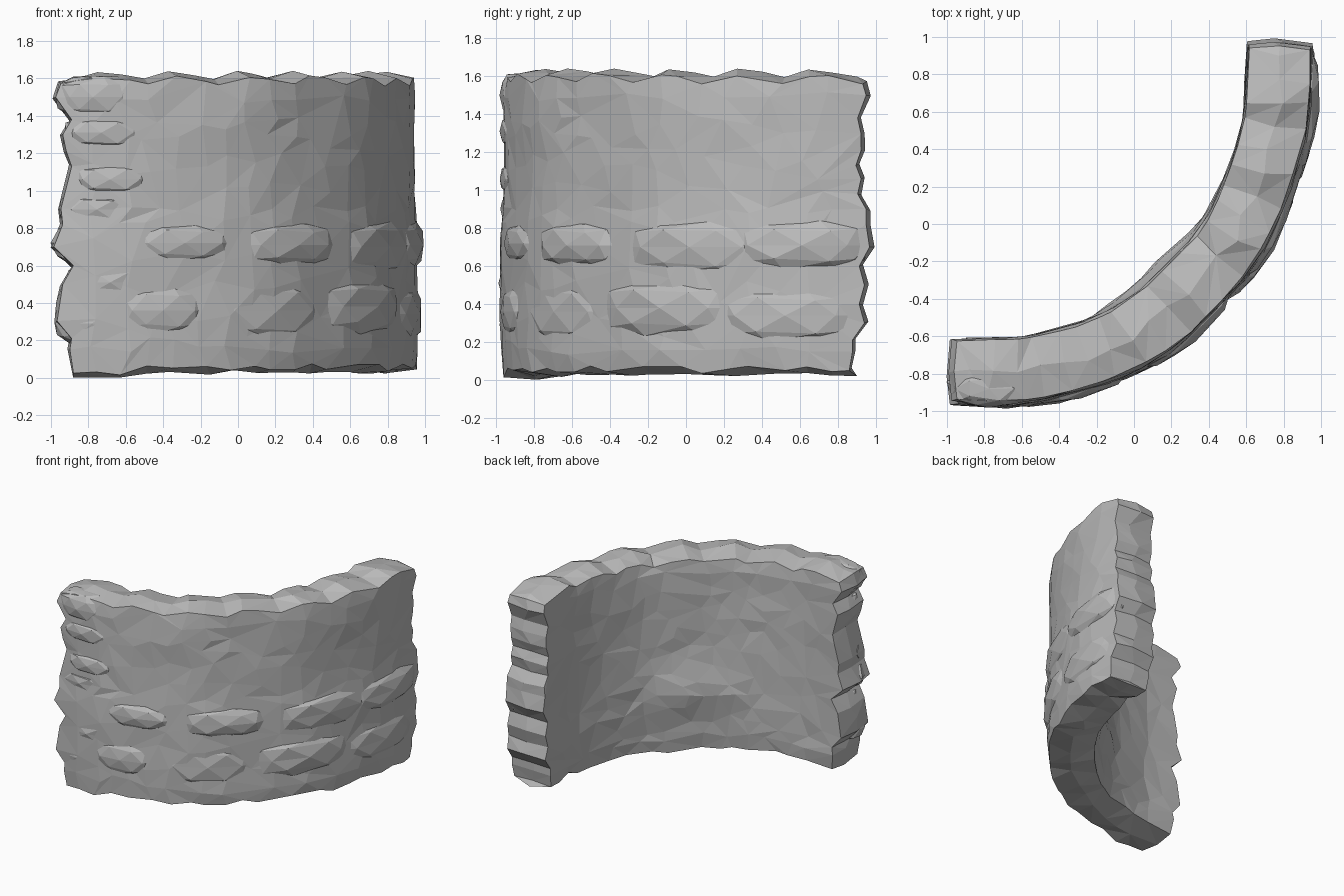
import bpy, bmesh, random
from math import copysign, exp
from mathutils import Vector, noise

if "Cube" in bpy.data.objects:
    bpy.data.objects.remove(bpy.data.objects["Cube"])

random.seed(7)
stone_mat = bpy.data.materials.new("grey stone")
stone_mat.diffuse_color = (0.5, 0.5, 0.5, 1)
stone_mat.use_nodes = True
stone_mat.node_tree.nodes["Principled BSDF"].inputs["Base Color"].default_value = stone_mat.diffuse_color

# Centre line of the curved wall, in plan
PATH = [Vector(p) for p in [(-0.88, -0.79), (-0.6, -0.785), (-0.2, -0.69), (0.1, -0.53),
        (0.33, -0.32), (0.53, -0.08), (0.68, 0.25), (0.765, 0.55), (0.78, 0.90)]]


def sample_path():
    """Smooth the centre line and measure its length."""
    pts = [2 * PATH[0] - PATH[1]] + PATH + [2 * PATH[-1] - PATH[-2]]
    out = []
    for a, b, c, d in zip(pts, pts[1:], pts[2:], pts[3:]):
        for i in range(8):
            t = i / 8
            out.append(0.5 * (2 * b + (c - a) * t + (2 * a - 5 * b + 4 * c - d) * t * t
                              + (3 * b - a - 3 * c + d) * t ** 3))
    out.append(PATH[-1].copy())
    dist = [0.0]
    for a, b in zip(out, out[1:]):
        dist.append(dist[-1] + (b - a).length)
    return out, dist


CURVE, DIST = sample_path()
LENGTH = DIST[-1]


def place(s, d, z):
    """Wall coordinates: s along, d outward from the centre line, z up."""
    i = 0
    while i < len(DIST) - 2 and DIST[i + 1] < s:
        i += 1
    def tangent(k):
        return (CURVE[min(k + 1, len(CURVE) - 1)] - CURVE[max(k - 1, 0)]).normalized()
    f = (s - DIST[i]) / (DIST[i + 1] - DIST[i])
    g = min(max(f, 0), 1)
    t = tangent(i).lerp(tangent(i + 1), g).normalized()
    p = CURVE[i].lerp(CURVE[i + 1], g) + t * (f - g) * (DIST[i + 1] - DIST[i])
    return Vector((p.x + t.y * d, p.y - t.x * d, z))


def jit(a):
    return random.uniform(-a, a)


def finish(bm, name):
    bmesh.ops.recalc_face_normals(bm, faces=bm.faces)
    me = bpy.data.meshes.new(name)
    bm.to_mesh(me)
    bm.free()
    me.materials.append(stone_mat)
    ob = bpy.data.objects.new(name, me)
    bpy.context.collection.objects.link(ob)
    return ob


# Course heights, and how far the stones stick out at the two ends
ROWS = [0.06, 0.15, 0.21, 0.30, 0.40, 0.50, 0.60, 0.70, 0.82, 0.90, 0.98,
        1.06, 1.13, 1.21, 1.30, 1.38, 1.50, 1.58]
START = [0.0, 0.02, 0.01, 0.09, 0.08, 0.06, 0.0, 0.11, 0.06, 0.07, 0.05,
         0.03, 0.01, 0.04, 0.06, 0.01, 0.10, 0.07]
END = [-0.04, -0.02, -0.02, 0.05, 0.02, 0.05, 0.02, 0.08, 0.06, 0.06, 0.01,
       0.03, 0.0, 0.03, 0.03, 0.01, 0.06, 0.04]


def half_width(s, z, side):
    """Distance of the wall face from the centre line."""
    wave = 0.012 * noise.noise(Vector((s * 2.5, z * 4, side * 5)))
    if side == 1:                                   # fuller lower courses outside
        return 0.166 + 0.018 * min(max((0.9 - z) / 0.15, 0), 1) + wave
    bump = 0.055 * exp(-((s - 1.25) / 0.42) ** 2 - ((z - 0.52) / 0.2) ** 2)
    return 0.180 + bump + wave


def wall_core():
    bm = bmesh.new()
    cols, n = 21, len(ROWS)
    rings = []
    for c in range(cols + 1):
        u = c / cols
        ring = []
        crest = 0.025 if c % 3 == 1 else -0.015 if c % 3 == 0 else 0.01
        foot = -0.035 if c < 3 else jit(0.015)
        for side in (1, -1):
            for k in (range(n) if side == 1 else reversed(range(n))):
                s = u * LENGTH
                z = ROWS[k] + jit(0.018)
                d = side * (half_width(s, z, side) + jit(0.004))
                if c == 0:
                    s, z = -START[k] * 0.95, ROWS[k]
                    d *= 0.96
                elif c == cols:
                    s, z = LENGTH + END[k] * 0.9, ROWS[k]
                    d *= 0.97
                else:
                    s += jit(0.035)
                if k == 0:
                    z += foot
                    d *= 0.93
                if k == n - 1:
                    z = 1.585 + crest + jit(0.012)
                    d *= 0.95
                ring.append(bm.verts.new(place(s, d, z)))
            # ridge along the top, then along the underside
            s = min(max(u * LENGTH, -0.04), LENGTH + 0.01)
            z = 1.612 + crest + jit(0.004) if side == 1 else 0.03 + foot * 0.8
            ring.append(bm.verts.new(place(s, jit(0.03), z)))
        rings.append(ring)
    m = len(rings[0])
    for a, b in zip(rings, rings[1:]):
        for i in range(m):
            j = (i + 1) % m
            q = (a[i], a[j], b[j], b[i])
            if random.random() < 0.5:
                q = q[1:] + q[:1]
            bm.faces.new((q[0], q[1], q[2]))
            bm.faces.new((q[0], q[2], q[3]))
    # Ragged end faces with a bulging middle column
    for ring, ext, base, sign in ((rings[0], START, 0, -1), (rings[-1], END, LENGTH, 1)):
        mid = [bm.verts.new(place(base + sign * (e + 0.012), jit(0.04), z + jit(0.01)))
               for e, z in zip(ext, ROWS)]
        outer, inner = ring[:n], ring[n + 1:2 * n + 1][::-1]
        for k in range(n - 1):
            for edge in (outer, inner):
                bm.faces.new((edge[k], mid[k], edge[k + 1]))
                bm.faces.new((mid[k], mid[k + 1], edge[k + 1]))
        for edge in (outer, inner):
            bm.faces.new((edge[-1], mid[-1], ring[n]))
            bm.faces.new((edge[0], mid[0], ring[2 * n + 1]))
    ob = finish(bm, "wall_core")
    # Merge the even grid into broader, irregular facets
    mod = ob.modifiers.new("broad facets", 'DECIMATE')
    mod.ratio = 0.55


def stone(name, s0, s1, z, hz, reach, side=1):
    """Rough rounded block, bent along the wall, with its face at depth reach."""
    bm = bmesh.new()
    bmesh.ops.create_icosphere(bm, subdivisions=2, radius=1)
    for v in bm.verts:
        x, y, w = (copysign(abs(c) ** 0.8, c) * (1 + jit(0.06)) for c in v.co)
        d = side * (reach - 0.10 + 0.10 * min(y, 1.0))
        v.co = place((s0 + s1) / 2 + x * (s1 - s0) / 2, d, z + w * hz)
    finish(bm, name)


wall_core()

# Stones proud of the outer face: start, end, height, half height, reach
OUTER = [(-0.10, 0.32, 1.50, 0.12, 0.190), (-0.06, 0.36, 1.31, 0.09, 0.190),
         (-0.02, 0.40, 1.06, 0.09, 0.190), (-0.08, 0.34, 0.90, 0.09, 0.185),
         (-0.12, 0.38, 0.72, 0.13, 0.190), (-0.06, 0.44, 0.51, 0.11, 0.195),
         (-0.11, 0.32, 0.29, 0.12, 0.190), (0.28, 0.82, 0.72, 0.11, 0.210),
         (0.20, 0.68, 0.36, 0.15, 0.210), (0.82, 1.46, 0.71, 0.13, 0.220),
         (0.70, 1.36, 0.36, 0.18, 0.205), (1.46, 2.26, 0.70, 0.16, 0.215),
         (1.32, 2.10, 0.38, 0.16, 0.220), (2.05, 2.77, 0.71, 0.14, 0.220),
         (1.95, 2.72, 0.34, 0.16, 0.215)]
for i, spec in enumerate(OUTER):
    stone(f"outer_stone_{i + 1}", *spec)
